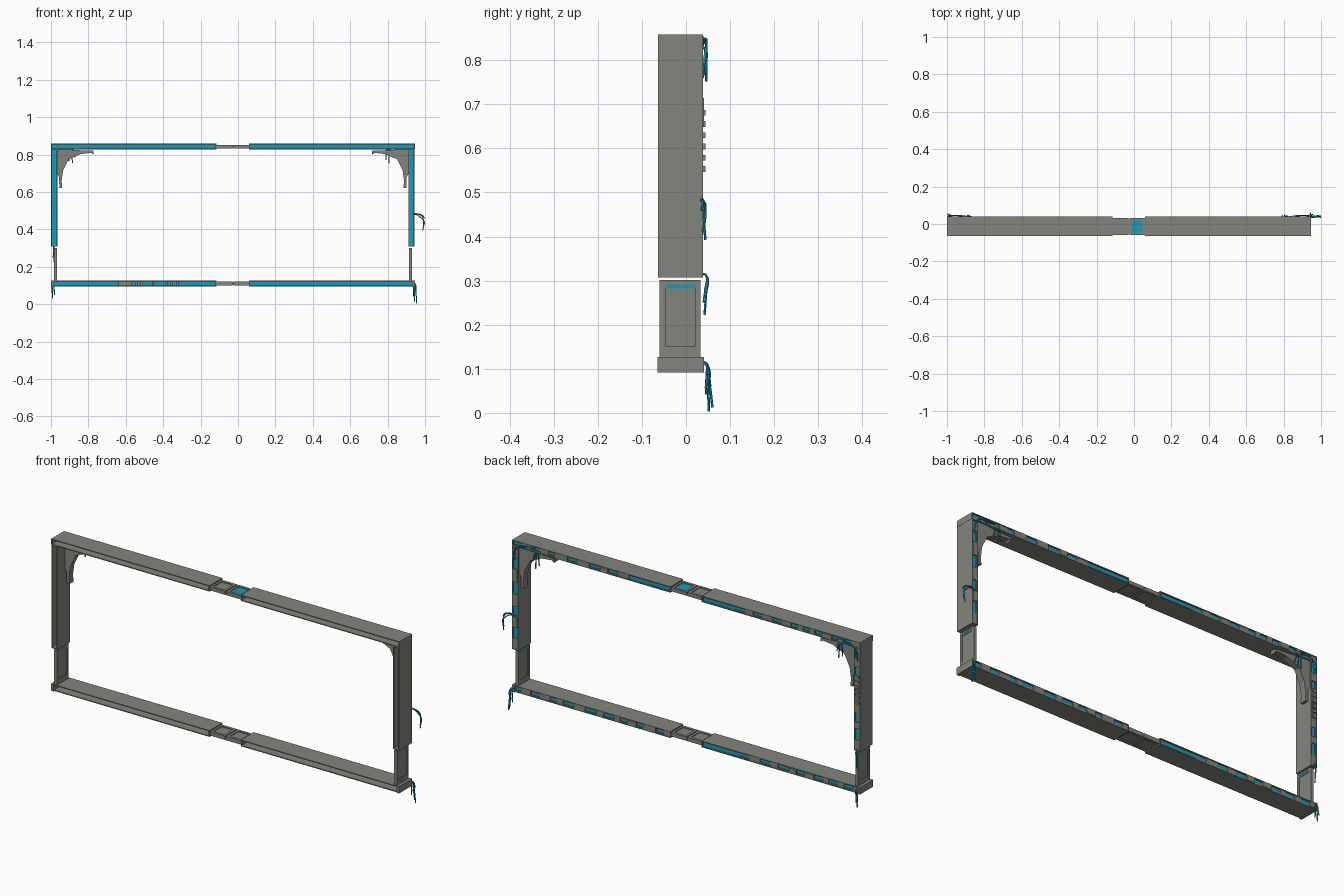
import bpy, bmesh, random
from mathutils import Vector, Matrix

if "Cube" in bpy.data.objects:
    bpy.data.objects.remove(bpy.data.objects["Cube"])

random.seed(7)
CX = -0.0275            # mirror plane between left and right halves
Y0, Y1 = -0.063, 0.039  # front and back of the channels
T = 0.0045              # channel wall thickness


def material(name, col):
    m = bpy.data.materials.new(name)
    m.diffuse_color = (*col, 1)
    m.use_nodes = True
    m.node_tree.nodes["Principled BSDF"].inputs["Base Color"].default_value = m.diffuse_color
    return m


GREY = material("warm grey metal", (0.235, 0.235, 0.205))
TEAL = material("teal glow", (0.012, 0.32, 0.48))


def finish(name, bm, mat):
    bmesh.ops.recalc_face_normals(bm, faces=bm.faces)
    me = bpy.data.meshes.new(name)
    bm.to_mesh(me)
    bm.free()
    me.materials.append(mat)
    ob = bpy.data.objects.new(name, me)
    bpy.context.collection.objects.link(ob)
    return ob


def boxes(name, mat, items):
    """Each item is (x0, x1, y0, y1, z0, z1)."""
    bm = bmesh.new()
    for x0, x1, y0, y1, z0, z1 in items:
        mtx = Matrix.Translation(((x0 + x1) / 2, (y0 + y1) / 2, (z0 + z1) / 2))
        mtx = mtx @ Matrix.Diagonal((abs(x1 - x0), y1 - y0, z1 - z0, 1))
        bmesh.ops.create_cube(bm, size=1, matrix=mtx)
    return finish(name, bm, mat)


def channel(name, a0, a1, b0, b1, upright=False, plain=None):
    """Open-fronted channel along x (or z), teal back panel, grey tiles on the back."""
    def at(p0, p1, y0, y1, q0, q1):
        return (q0, q1, y0, y1, p0, p1) if upright else (p0, p1, y0, y1, q0, q1)
    boxes(name + "_shell", GREY, [
        at(a0, a1, Y0, Y1, b0, b0 + T), at(a0, a1, Y0, Y1, b1 - T, b1),
        at(a0, a0 + T, Y0, Y1, b0 + T, b1 - T), at(a1 - T, a1, Y0, Y1, b0 + T, b1 - T)])
    boxes(name + "_panel", TEAL, [at(a0 + T, a1 - T, 0.026, 0.033, b0 + T, b1 - T)])
    tiles, p = [], a0 + T
    while p < a1 - T:
        w = random.uniform(0.025, 0.075)
        e = min(p + w, a1 - T)
        if not plain or e < plain[0] or p > plain[1]:   # leave one long teal strip
            tiles.append(at(p, e, 0.031, random.choice((0.037, 0.039, 0.041)), b0 + T, b1 - T))
            # thin grey strip narrowing the following teal window
            e2 = min(e + 0.06, a1 - T)
            tiles.append(at(e, e2, 0.031, 0.036, b0 + T, b0 + T + 0.005))
        p = e + random.uniform(0.035, 0.065)
    boxes(name + "_tiles", GREY, tiles)


def telescoping_plate(name, a0, a1, b0, b1, upright=False):
    """Thin inner slider: rim around a recessed web on both faces."""
    y0, y1, r = -0.060, 0.033, 0.013
    d = (b1 - b0) * 0.22
    def at(p0, p1, ya, yb, q0, q1):
        return (q0, q1, ya, yb, p0, p1) if upright else (p0, p1, ya, yb, q0, q1)
    low = 0.027 if upright else r
    top = 0.010 if upright else r
    boxes(name + "_rim", GREY, [
        at(a0, a1, y0, y0 + r, b0, b1), at(a0, a1, y1 - r, y1, b0, b1),
        at(a0, a0 + low, y0 + r, y1 - r, b0, b1), at(a1 - top, a1, y0 + r, y1 - r, b0, b1),
        at(a0 + low, a1 - top, y0 + r, y1 - r, b0 + d, b1 - d)])
    if upright:  # lit slot at the top of the recess
        boxes(name + "_light", TEAL, [at(a1 - 0.019, a1 - 0.010, y0 + r, y1 - r,
                                         b0 + d - 0.002, b1 - d + 0.002)])


# long beams and upper legs, left half then right half
for side in (-1, 1):
    label = "left" if side < 0 else "right"

    def mir(x0, x1):
        return (x0, x1) if side < 0 else (2 * CX - x1, 2 * CX - x0)

    x0, x1 = mir(-1.0, -0.115)
    s = mir(-0.31, -0.115)
    channel(label + "_top_beam", x0, x1, 0.828, 0.858, plain=s)
    channel(label + "_bottom_beam", x0, x1, 0.094, 0.126, plain=s if side < 0 else None)
    l0, l1 = mir(-0.999, -0.966)
    channel(label + "_upper_leg", 0.307, 0.829, l0, l1, upright=True)
    # sliding legs and middle connectors
    p0, p1 = mir(-0.985, -0.969)
    telescoping_plate(label + "_lower_leg", 0.125, 0.301, p0, p1, upright=True)
    c0, c1 = mir(-0.118, -0.030)
    telescoping_plate(label + "_top_connector", c0, c1, 0.833, 0.851)
    telescoping_plate(label + "_bottom_connector", c0, c1, 0.100, 0.120)
    # foot block at the outer end of the bottom beam
    f0, f1 = mir(-1.0, -0.985)
    boxes(label + "_foot", GREY, [(f0, f1, -0.065, 0.041, 0.092, 0.127)])

    # curved corner bracket
    prof = [(-0.968, 0.832), (-0.87, 0.824), (-0.772, 0.820), (-0.772, 0.799),
            (-0.785, 0.809), (-0.84, 0.803), (-0.905, 0.775), (-0.935, 0.715),
            (-0.943, 0.66), (-0.940, 0.622), (-0.955, 0.622), (-0.957, 0.68), (-0.968, 0.70)]
    bm = bmesh.new()
    vs = [bm.verts.new((x if side < 0 else 2 * CX - x, -0.002, z)) for x, z in prof]
    f = bm.faces.new(vs)
    ext = bmesh.ops.extrude_face_region(bm, geom=[f])
    bmesh.ops.translate(bm, vec=(0, 0.032, 0),
                        verts=[v for v in ext["geom"] if isinstance(v, bmesh.types.BMVert)])
    finish(label + "_corner_bracket", bm, GREY)

# seam bars joining the connectors
boxes("connector_seams", GREY, [(-0.031, -0.024, -0.05, 0.025, z, z + 0.011)
                                for z in (0.8365, 0.1045)])
boxes("connector_light", TEAL, [(-0.022, 0.045, -0.046, 0.018, 0.8465, 0.8475)])

# grey inserts in the front of the bottom beam
boxes("front_inserts", GREY, [(-0.64, -0.57, 0.01, 0.028, 0.098, 0.122)] +
      [(x, x + 0.012, 0.01, 0.028, 0.098, 0.122) for x in (-0.55, -0.52, -0.46, -0.39, -0.36, -0.33)])

# cooling fins on the back of the left leg
boxes("leg_fins", GREY, [(-0.994, -0.971, 0.033, 0.044, 0.547 + i * 0.0255, 0.560 + i * 0.0255)
                         for i in range(6)])


def wires(name, paths, radius=0.0028):
    cu = bpy.data.curves.new(name, "CURVE")
    cu.dimensions = "3D"
    cu.bevel_depth = radius
    cu.bevel_resolution = 1
    cu.resolution_u = 4
    cu.use_fill_caps = True
    for pts in paths:
        sp = cu.splines.new("BEZIER")
        sp.bezier_points.add(len(pts) - 1)
        for bp, p in zip(sp.bezier_points, pts):
            bp.co = p
            bp.handle_left_type = bp.handle_right_type = "AUTO"
    cu.materials.append(TEAL)
    ob = bpy.data.objects.new(name, cu)
    bpy.context.collection.objects.link(ob)
    bpy.ops.object.select_all(action="DESELECT")
    ob.select_set(True)
    bpy.context.view_layer.objects.active = ob
    bpy.ops.object.convert(target="MESH")
    bpy.ops.object.shade_smooth_by_angle()


def hanging(x, z, ends, y=0.038):
    """Bundle of loose wires hanging from one point; ends are (x, y, z)."""
    return [[(x, y - 0.006, z), (x + (ex - x) * 0.5, y + 0.006, z + 0.002),
             (x + (ex - x) * 0.8, (y + ey) / 2 + 0.005, (z + ez) / 2), (ex, ey, ez)]
            for ex, ey, ez in ends]


# loose wires
wires("right_foot_wires", hanging(0.935, 0.110, [(0.956, 0.052, 0.003), (0.945, 0.060, 0.012),
                                                 (0.938, 0.046, 0.042), (0.951, 0.045, 0.055)]))
wires("left_foot_wires", hanging(-0.985, 0.112, [(-0.992, 0.050, 0.030), (-0.982, 0.046, 0.048),
                                                 (-0.996, 0.055, 0.06)]))
wires("left_leg_wires", hanging(-0.982, 0.312, [(-0.984, 0.042, 0.222), (-0.988, 0.040, 0.25)]))
wires("left_bracket_wires", hanging(-0.90, 0.826, [(-0.885, 0.046, 0.755), (-0.905, 0.042, 0.765),
                                                   (-0.872, 0.040, 0.785)], 0.035))
wires("right_bracket_wires", hanging(0.80, 0.826, [(0.808, 0.046, 0.752), (0.79, 0.042, 0.77),
                                                   (0.825, 0.040, 0.785)], 0.035))
wires("right_leg_wires", [
    [(0.925, 0.032, 0.482), (0.955, 0.038, 0.484), (0.984, 0.040, 0.470), (0.992, 0.041, 0.43), (0.988, 0.044, 0.393)],
    [(0.925, 0.034, 0.478), (0.955, 0.042, 0.478), (0.980, 0.044, 0.460), (0.996, 0.043, 0.44), (0.990, 0.038, 0.41)],
    [(0.930, 0.034, 0.480), (0.965, 0.036, 0.482), (0.985, 0.038, 0.476), (0.997, 0.035, 0.460)]])
# wires lying across the top corners
for label, x, d in (("left", -0.985, 1), ("right", 0.93, -1)):
    wires(label + "_corner_wires", [
        [(x, 0.038, 0.76 + k * 0.012), (x + d * 0.006 * k, 0.045, 0.81 + k * 0.008),
         (x + d * (0.03 + 0.01 * k), 0.046, 0.836 + k * 0.005),
         (x + d * (0.075 + 0.02 * k), 0.036, 0.838 + k * 0.004)] for k in range(3)])
